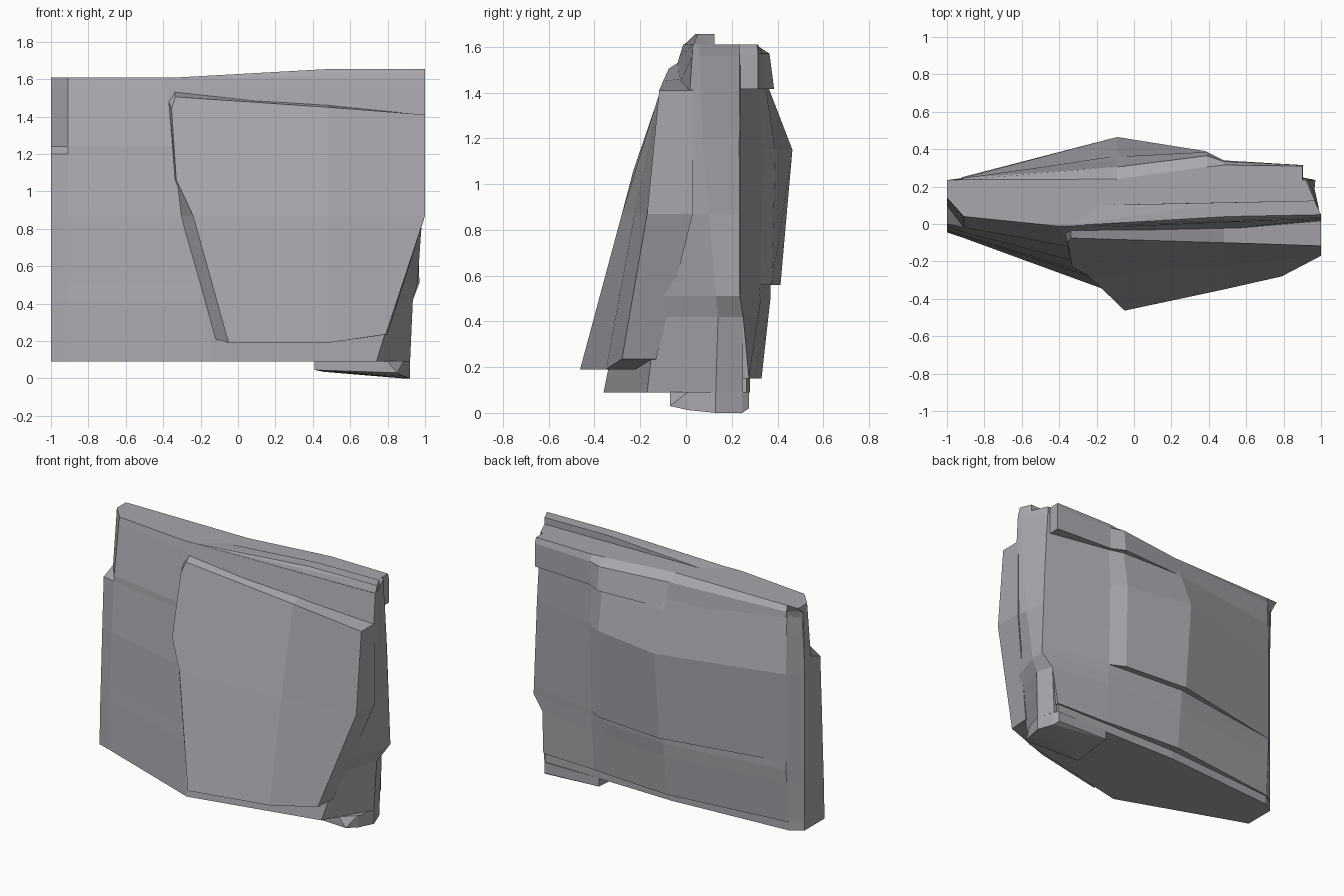
import bpy, bmesh

grey = bpy.data.materials.new("dark_grey")
grey.diffuse_color = (0.4, 0.385, 0.415, 1)


def finish(name, bm):
    bmesh.ops.recalc_face_normals(bm, faces=bm.faces)
    mesh = bpy.data.meshes.new(name)
    bm.to_mesh(mesh)
    bm.free()
    mesh.materials.append(grey)
    obj = bpy.data.objects.new(name, mesh)
    bpy.context.collection.objects.link(obj)
    return obj


def loft(name, sections, shared=()):
    """Join plan outlines at rising heights: sections = [(z, [(x, y), ...]), ...]"""
    bm = bmesh.new()
    rings = [[bm.verts.new((x, y, z)) for x, y in list(pts) + list(shared)]
             for z, pts in sections]
    n = len(rings[0])
    for low, high in zip(rings, rings[1:]):
        for i in range(n):
            j = (i + 1) % n
            bm.faces.new((low[i], low[j], high[j], high[i]))
    bm.faces.new(rings[0][::-1])
    bm.faces.new(rings[-1])
    return finish(name, bm)


def hull(name, points):
    bm = bmesh.new()
    for p in points:
        bm.verts.new(p)
    bmesh.ops.convex_hull(bm, input=bm.verts[:])
    bmesh.ops.dissolve_limit(bm, angle_limit=0.01, verts=bm.verts[:], edges=bm.edges[:])
    return finish(name, bm)


# main slab: left end, notch, front fold, right front, right end, right back, left back
loft("core_slab", [
    (0.09, [(-1, -.045), (-.91, -.075), (-.13, -.36), (.74, -.17), (.92, .13), (.88, .25), (-1, .17)]),
    (0.42, [(-1, -.035), (-.91, -.065), (-.19, -.295), (.84, -.13), (.935, .14), (.895, .25), (-1, .17)]),
    (0.51, [(-1, -.03), (-.91, -.06), (-.21, -.275), (.88, -.12), (.96, .13), (.97, .235), (-1, .17)]),
    (0.87, [(-1, -.015), (-.91, -.045), (-.31, -.2), (1, -.05), (.985, .1), (.955, .235), (-1, .17)]),
    (1.20, [(-1, 0), (-.91, -.02), (-.34, -.125), (1, 0), (.99, .07), (.94, .235), (-1, .17)]),
    (1.24, [(-1, .1), (-.91, -.018), (-.345, -.12), (1, .005), (.99, .07), (.94, .235), (-1, .17)]),
    (1.56, [(-1, .135), (-.91, .03), (-.39, -.028), (1, .027), (.995, .06), (.92, .235), (-1, .18)]),
    (1.61, [(-1, .14), (-.91, .04), (-.4, -.012), (1, .03), (.995, .06), (.92, .235), (-1, .235)]),
])

# lower strip under the back shell
loft("back_sill", [(z, [(.86, .1), (.86, .265), (.48, .27), (-.09, .28), (-.92, .22), (-1, .17)])
                   for z in (0.09, 0.2)])

# back shell: flat lower part, then a bulged upper part stepping out over it
inner = [(-1, .17), (-.9, .1), (.85, .1)]
loft("back_shell_lower", [
    (0.15, [(.87, .275), (.48, .29), (.38, .3), (-.09, .33), (-.92, .23)]),
    (0.42, [(.895, .25), (.48, .315), (.38, .32), (-.09, .36), (-.92, .245)]),
    (0.51, [(.97, .235), (.48, .32), (.38, .33), (-.09, .37), (-.92, .25)]),
    (0.57, [(.968, .235), (.48, .325), (.38, .335), (-.09, .37), (-.92, .25)]),
], inner)
loft("back_shell_upper", [
    (0.56, [(.968, .235), (.48, .325), (.38, .375), (-.09, .413), (-.92, .25)]),
    (1.15, [(.945, .235), (.48, .335), (.38, .39), (-.09, .465), (-.92, .25)]),
    (1.41, [(.93, .235), (.48, .32), (.38, .35), (-.09, .365), (-.92, .245)]),
    (1.57, [(.92, .235), (.48, .28), (.38, .3), (-.09, .3), (-.92, .24)]),
], inner)

# overhanging lip along the top of the back
loft("top_back_lip", [
    (1.415, [(.905, .315), (.48, .34), (.39, .385), (-.09, .36), (-.9, .235), (-.95, .18)]),
    (1.57, [(.905, .315), (.48, .335), (.39, .365), (-.09, .305), (-.92, .245), (-.99, .19)]),
    (1.61, [(.9, .31), (.48, .315), (.39, .305), (-.09, .24), (-.92, .237), (-1, .235)]),
], [(-.9, .15), (.9, .15)])

# raised front panel: face outline and the wider outline where it meets the slab
face = [(-.335, -.075, 1.505), (.48, -.1, 1.45), (1, -.117, 1.41), (1, -.17, .87),
        (.79, -.28, .235), (.48, -.35, .19), (-.05, -.463, .19), (-.24, -.28, .87),
        (-.33, -.23, 1.06), (-.355, -.1, 1.44)]
base = [(-.34, -.02, 1.54), (.48, .01, 1.465), (1, .03, 1.41), (1, .03, .87),
        (.80, -.13, .235), (.48, -.2, .19), (-.12, -.33, .21), (-.31, -.19, .87),
        (-.338, -.14, 1.06), (-.37, -.05, 1.48)]
bm = bmesh.new()
f = [bm.verts.new(p) for p in face]
b = [bm.verts.new(p) for p in base]
mid = bm.verts.new((.48, -.225, .87))
for ids in ((0, 1, None, 7, 8, 9), (1, 2, 3, None), (None, 3, 4, 5), (7, None, 5, 6)):
    bm.faces.new([mid if i is None else f[i] for i in ids])
for i in range(len(f)):
    j = (i + 1) % len(f)
    bm.faces.new((f[i], f[j], b[j], b[i]))
bm.faces.new(b)
finish("front_panel", bm)

# tapered ridge on the top edge
hull("top_ridge", [(-.4, -.012, 1.605), (-.25, .1, 1.605), (1, .03, 1.6), (.965, .125, 1.6),
                   (-.2, 0, 1.613), (.5, .04, 1.655), (.5, .115, 1.655),
                   (1, .05, 1.655), (.965, .125, 1.655)])

# foot under the right end
foot = [(.41, -.07, .045), (.85, -.07, .03), (.885, .01, .012), (.92, .13, 0),
        (.88, .245, 0), (.86, .275, .02), (.46, .27, .035)]
hull("foot", foot + [(min(x, .8) if y < 0 else x, y, .092) for x, y, z in foot])
